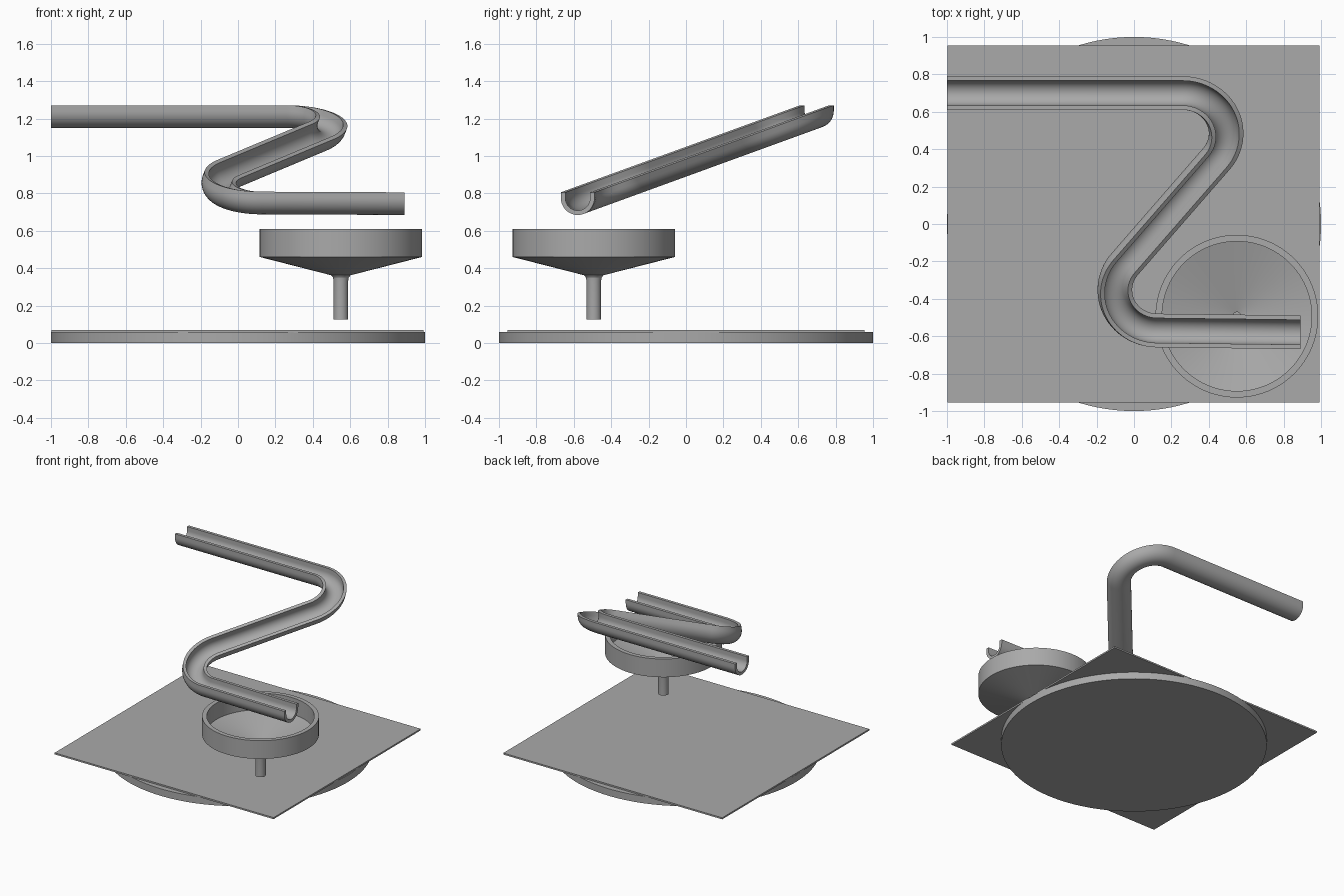
import bpy, bmesh
from math import sin, cos, pi, radians, atan2, acos, hypot
from mathutils import Vector

if "Cube" in bpy.data.objects:
    bpy.data.objects.remove(bpy.data.objects["Cube"])

grey = bpy.data.materials.new("plain_grey")
grey.use_nodes = True
colour = (0.4, 0.4, 0.4, 1)
grey.diffuse_color = colour
grey.node_tree.nodes["Principled BSDF"].inputs["Base Color"].default_value = colour


def finish(name, bm, smooth=True):
    bmesh.ops.recalc_face_normals(bm, faces=bm.faces)
    mesh = bpy.data.meshes.new(name)
    bm.to_mesh(mesh)
    bm.free()
    obj = bpy.data.objects.new(name, mesh)
    bpy.context.collection.objects.link(obj)
    mesh.materials.append(grey)
    if smooth:
        bpy.ops.object.select_all(action='DESELECT')
        obj.select_set(True)
        bpy.context.view_layer.objects.active = obj
        bpy.ops.object.shade_smooth_by_angle(angle=radians(30))
    return obj


def bridge(bm, a, b):
    for i in range(len(a)):
        j = (i + 1) % len(a)
        bm.faces.new((a[i], a[j], b[j], b[i]))


def lathe(name, profile, centre, steps=96):
    """Closed (radius, height) profile turned around a vertical axis."""
    bm = bmesh.new()
    rings = []
    for k in range(steps):
        t = 2 * pi * k / steps
        rings.append([bm.verts.new((centre[0] + r * cos(t), centre[1] + r * sin(t), z))
                      for r, z in profile])
    for k in range(steps):
        bridge(bm, rings[k], rings[(k + 1) % steps])
    return finish(name, bm)


# Round base
bm = bmesh.new()
bmesh.ops.create_cone(bm, cap_ends=True, segments=128, radius1=1, radius2=1, depth=0.058)
bmesh.ops.translate(bm, verts=bm.verts, vec=(0, 0, 0.029))
finish("round_base", bm)

# Thin square plate on the base
bm = bmesh.new()
bmesh.ops.create_cube(bm, size=1)
bmesh.ops.scale(bm, verts=bm.verts, vec=(1.99, 1.91, 0.013))
bmesh.ops.translate(bm, verts=bm.verts, vec=(-0.003, 0, 0.0635))
finish("square_plate", bm, smooth=False)

# Funnel with upright rim, shallow cone and hollow stem
lathe("funnel", [(0.435, 0.61), (0.435, 0.46), (0.052, 0.362), (0.042, 0.35), (0.039, 0.33),
                 (0.039, 0.125), (0.022, 0.125), (0.022, 0.37), (0.4, 0.475), (0.4, 0.61)],
      (0.55, -0.493))

# Trough path: two opposite bends joined by a straight, in a plane tilted about x
tilt = radians(20)
R, c1, c2 = 0.23, Vector((0.26, 0.515)), Vector((0.125, -0.376))
d = c2 - c1
exit_angle = atan2(d.y, d.x) + acos(2 * R / hypot(d.x, d.y))
path = [(Vector((-1, c1.y + R)), 0.0)]
bend = 28
for i in range(bend + 1):
    a = pi / 2 + (exit_angle - pi / 2) * i / bend
    path.append((c1 + R * Vector((cos(a), sin(a))), a - pi / 2))
for i in range(bend + 1):
    a = exit_angle + pi + (pi / 2 - exit_angle) * i / bend
    path.append((c2 + R * Vector((cos(a), sin(a))), a - 3 * pi / 2))
path.append((Vector((0.89, c2.y - R - 0.01)), 0.0))

# U-shaped section: outer arc then inner arc, with short upright lips
outer, inner, lip, arc = 0.09, 0.066, 0.031, 24
angles = [pi + pi * i / arc for i in range(arc + 1)]
section = [(-outer, lip)] + [(outer * cos(a), outer * sin(a)) for a in angles] + [(outer, lip)]
section += [(inner, lip)] + [(inner * cos(a), inner * sin(a)) for a in reversed(angles)] + [(-inner, lip)]

bm = bmesh.new()
normal = Vector((0, -sin(tilt), cos(tilt)))
rings = []
for p, heading in path:
    origin = Vector((p.x, p.y * cos(tilt), 0.985 + p.y * sin(tilt)))
    side = Vector((-sin(heading), cos(heading) * cos(tilt), cos(heading) * sin(tilt)))
    across = side * cos(tilt) - normal * sin(tilt)
    up = normal * cos(tilt) + side * sin(tilt)
    rings.append([bm.verts.new(origin + across * u + up * v) for u, v in section])
for a, b in zip(rings, rings[1:]):
    bridge(bm, a, b)
# End caps as strips between the outer and inner arcs
n = len(section)
for ring in (rings[0], rings[-1]):
    for i in range(n // 2 - 1):
        bm.faces.new((ring[i], ring[i + 1], ring[n - 2 - i], ring[n - 1 - i]))
finish("marble_trough", bm)
